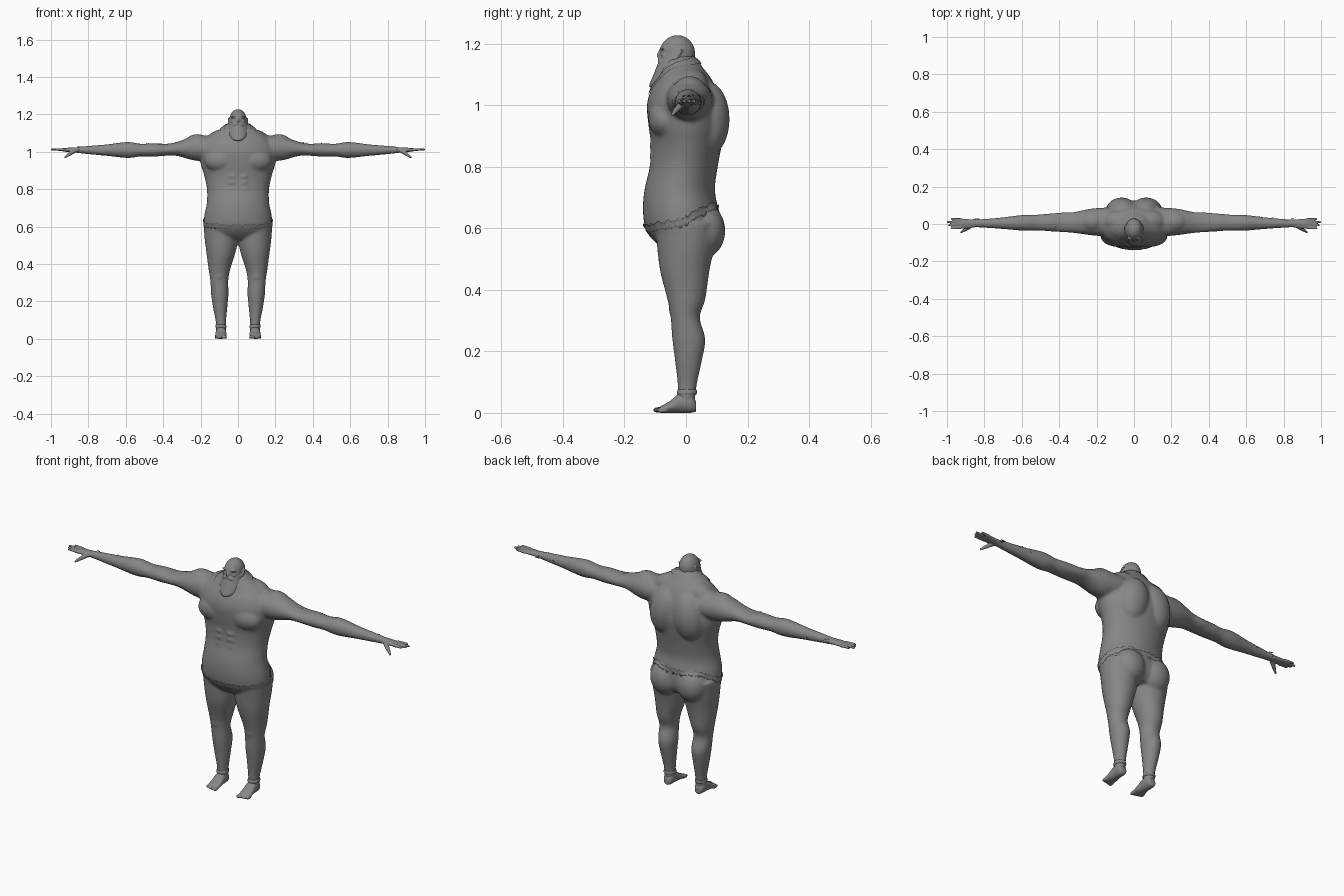
import bpy, bmesh, math, random
from mathutils import Matrix, Vector

if "Cube" in bpy.data.objects:
    bpy.data.objects.remove(bpy.data.objects["Cube"])

random.seed(4)
AXES = {'z': lambda t, u, v: (u, v, t), 'x': lambda t, u, v: (t, u, v), 'y': lambda t, u, v: (u, t, v)}
GREY = bpy.data.materials.new('dark_grey')
GREY.diffuse_color = (.24, .24, .24, 1)
GREY.use_nodes = True
GREY.node_tree.nodes["Principled BSDF"].inputs["Base Color"].default_value = GREY.diffuse_color


def spline(rows, steps=5):
    out = []
    for i in range(len(rows) - 1):
        a, b = rows[max(i - 1, 0)], rows[i]
        c, d = rows[i + 1], rows[min(i + 2, len(rows) - 1)]
        for k in range(steps):
            f = k / steps
            out.append([0.5 * (2 * q + (r - p) * f + (2 * p - 5 * q + 4 * r - s) * f * f
                        + (3 * q - p - 3 * r + s) * f ** 3) for p, q, r, s in zip(a, b, c, d)])
    return out + [list(rows[-1])]


def loft(bm, rows, axis='z', side=1, n=32):
    """rows: (position, u min, u max, v min, v max)"""
    rings = []
    for t, u0, u1, v0, v1 in spline(rows):
        ring = []
        for k in range(n):
            a = 2 * math.pi * k / n
            x, y, z = AXES[axis](t, (u0 + u1) / 2 + (u1 - u0) / 2 * math.cos(a),
                                 (v0 + v1) / 2 + (v1 - v0) / 2 * math.sin(a))
            ring.append(bm.verts.new((x * side, y, z)))
        rings.append(ring)
    for a, b in zip(rings, rings[1:]):
        for k in range(n):
            bm.faces.new((a[k], a[(k + 1) % n], b[(k + 1) % n], b[k]))
    bm.faces.new(rings[0])
    bm.faces.new(rings[-1])


def blob(bm, c, r, side=1, tilt=0):
    m = (Matrix.Translation((c[0] * side, c[1], c[2])) @ Matrix.Rotation(tilt * side, 4, 'Y')
         @ Matrix.Diagonal((*r, 1)))
    bmesh.ops.create_uvsphere(bm, u_segments=24, v_segments=14, radius=1, matrix=m)


def limb(bm, p, q, r0, r1, side=1):
    p, q = Vector((p[0] * side, p[1], p[2])), Vector((q[0] * side, q[1], q[2]))
    rot = (q - p).to_track_quat('Z', 'Y').to_matrix().to_4x4()
    bmesh.ops.create_cone(bm, cap_ends=True, segments=12, radius1=r0, radius2=r1, depth=(q - p).length,
                          matrix=Matrix.Translation((p + q) / 2) @ rot)
    blob(bm, q, (r1, r1, r1))


def finish(bm, name, voxel=0, smooth=4):
    bmesh.ops.recalc_face_normals(bm, faces=bm.faces)
    me = bpy.data.meshes.new(name)
    bm.to_mesh(me)
    bm.free()
    me.materials.append(GREY)
    for p in me.polygons:
        p.use_smooth = True
    ob = bpy.data.objects.new(name, me)
    bpy.context.collection.objects.link(ob)
    if voxel:
        m = ob.modifiers.new('fuse', 'REMESH')
        m.mode, m.voxel_size, m.use_smooth_shade = 'VOXEL', voxel, True
        s = ob.modifiers.new('soften', 'SMOOTH')
        s.factor, s.iterations = 0.5, smooth
    return ob


# torso, legs and arms fused into one skin
bm = bmesh.new()
TORSO = [(.53, .12, -.07, .075), (.56, .168, -.105, .10), (.60, .183, -.132, .108), (.66, .180, -.140, .105),
         (.725, .167, -.135, .094), (.80, .166, -.118, .103), (.87, .180, -.114, .116),
         (.935, .199, -.122, .125), (1.0, .205, -.127, .116), (1.05, .185, -.114, .10),
         (1.09, .145, -.092, .08), (1.125, .09, -.08, .053), (1.16, .045, -.065, .03)]
loft(bm, [(z, -w, w, f, b) for z, w, f, b in TORSO], n=48)
LEG = [(.62, .02, .184, -.10, .10), (.54, .0, .179, -.094, .092), (.46, .014, .169, -.084, .076),
       (.37, .042, .157, -.061, .063), (.31, .052, .148, -.05, .045), (.24, .051, .144, -.045, .063),
       (.17, .057, .134, -.036, .052), (.09, .064, .119, -.027, .035), (.035, .064, .118, -.026, .03)]
ARM = [(.12, -.07, .09, .95, 1.085), (.23, -.06, .082, .953, 1.085), (.32, -.048, .064, .977, 1.055),
       (.38, -.044, .062, .979, 1.043), (.45, -.039, .056, .974, 1.046), (.52, -.035, .05, .975, 1.043),
       (.59, -.036, .049, .967, 1.053), (.70, -.027, .036, .978, 1.04), (.80, -.02, .027, .987, 1.032),
       (.87, -.018, .024, .995, 1.025)]
for s in (1, -1):
    loft(bm, LEG, side=s)
    loft(bm, ARM, 'x', s)
    blob(bm, (.076, .06, .592), (.08, .068, .088), s)            # glute
    blob(bm, (.082, -.066, .958), (.098, .057, .066), s, .12)    # chest
    blob(bm, (.066, .066, .955), (.085, .076, .125), s, -.15)    # upper back
    blob(bm, (.218, .012, 1.028), (.075, .06, .067), s)          # shoulder
    blob(bm, (.10, .015, 1.072), (.078, .055, .045), s, .35)     # neck muscle
    blob(bm, (.10, -.016, .335), (.03, .041, .035), s)           # knee
    for z in (.80, .835, .868):                                  # stomach
        blob(bm, (.029, -.10, z), (.03, .0195, .018), s)
body = finish(bm, 'body', .0065, 8)

# ragged waist edge of the trousers, wrapped on the body
bm = bmesh.new()
n, rings = 132, []
for j in range(5):
    ring = []
    for k in range(n):
        a = 2 * math.pi * k / n
        back, side = math.sin(a), abs(math.cos(a))
        top = .632 + (.068 if back > 0 else .022) * back - .025 * max(back - .8, 0) / .2
        top += random.uniform(-.006, .006)
        z = top - .035 * (1 - j / 4)
        k0 = 0.84 if j == 0 else 1.05
        ring.append(bm.verts.new((.18 * math.cos(a) * k0, -.013 + .122 * back * k0, z)))
    rings.append(ring)
for a, b in zip(rings, rings[1:]):
    for k in range(n):
        bm.faces.new((a[k], a[(k + 1) % n], b[(k + 1) % n], b[k]))
band = finish(bm, 'trouser_waist')
for name, lo, hi, off in (('rim', n * 4, n * 5, .005), ('wrap', n, n * 4, .002)):
    g = band.vertex_groups.new(name=name)
    g.add(list(range(lo, hi)), 1, 'REPLACE')
    w = band.modifiers.new(name, 'SHRINKWRAP')
    w.target, w.offset, w.wrap_mode, w.vertex_group = body, off, 'ABOVE_SURFACE', name

# head with face, beard and pointed ears
bm = bmesh.new()
blob(bm, (0, -.028, 1.168), (.047, .058, .06))
blob(bm, (0, -.026, 1.15), (.049, .054, .06))
loft(bm, [(1.18, -.042, .042, -.076, .0), (1.14, -.052, .052, -.09, .01), (1.11, -.055, .055, -.102, .0),
          (1.085, -.052, .052, -.112, -.02), (1.068, -.038, .038, -.119, -.05), (1.058, -.016, .016, -.12, -.07)])
limb(bm, (0, -.08, 1.185), (0, -.089, 1.162), .005, .007)
for s in (1, -1):
    blob(bm, (.02, -.076, 1.187), (.019, .009, .006), s, .15)
    blob(bm, (.014, -.084, 1.147), (.017, .009, .006), s, .4)
    blob(bm, (.024, -.07, 1.162), (.013, .011, .009), s)
    limb(bm, (.044, -.036, 1.15), (.052, -.014, 1.18), .011, .003, s)
finish(bm, 'head', .0038, 4)

# collar edge running from the nape down under the beard, wrapped on the body
bm = bmesh.new()
rows = []
for k in range(49):
    a = 2 * math.pi * k / 48
    f = (1 - math.sin(a)) / 2
    c = Vector((.07 * math.cos(a), -.046 + .078 * math.sin(a), 1.14 - .092 * f))
    rows.append([bm.verts.new(c + Vector((d * math.cos(a), d * math.sin(a), h)))
                 for d, h in ((-.012, .008), (.003, 0), (.008, -.012))])
for a, b in zip(rows, rows[1:]):
    for j in range(2):
        bm.faces.new((a[j], b[j], b[j + 1], a[j + 1]))
collar = finish(bm, 'collar')
w = collar.modifiers.new('wrap', 'SHRINKWRAP')
w.target, w.offset, w.wrap_mode = body, .004, 'ABOVE_SURFACE'

for s, label in ((1, 'left'), (-1, 'right')):
    # hand
    bm = bmesh.new()
    loft(bm, [(.85, -.018, .024, .994, 1.025), (.885, -.023, .026, .997, 1.023),
              (.92, -.025, .029, 1.0, 1.021), (.94, -.022, .027, 1.003, 1.018)], 'x', s)
    for y, tip, spread in ((-.018, .975, -.005), (-.004, .988, -.002), (.01, .995, .001), (.023, .973, .004)):
        limb(bm, (.925, y, 1.011), (tip, y + spread, 1.013), .0085, .0058, s)
    limb(bm, (.875, -.012, 1.005), (.905, -.032, .985), .012, .009, s)
    limb(bm, (.905, -.032, .985), (.924, -.044, .97), .009, .005, s)
    finish(bm, label + '_hand', .0032, 2)

    # foot with toes
    bm = bmesh.new()
    loft(bm, [(.033, .075, .107, .004, .035), (.015, .065, .117, 0, .066), (-.02, .063, .119, 0, .064),
              (-.05, .06, .122, 0, .04), (-.082, .06, .124, 0, .022)], 'y', s)
    for k in range(5):
        blob(bm, (.068 + .0125 * k, -.088 + .003 * k, .0095), (.0085 - .0006 * k, .019, .0095), s)
    finish(bm, label + '_foot', .0035, 2)

    # ankle cuff
    bm = bmesh.new()
    loft(bm, [(.06, .062, .120, -.029, .033), (.066, .0615, .1215, -.030, .036),
              (.076, .064, .119, -.027, .034)], side=s)
    finish(bm, label + '_ankle_cuff')

    # torn sleeve tatters
    bm = bmesh.new()
    for k in range(26):
        x, a = random.uniform(.27, .84), random.uniform(-.3, 2.3)
        f = (x - .27) / .57
        r = .05 * (1 - f) + .021 * f
        p = Vector((x * s, .007 + r * math.cos(a), 1.011 + r * .75 * math.sin(a)))
        out = Vector((0, math.cos(a), math.sin(a)))
        tan = Vector((0, -math.sin(a), math.cos(a))) * .007
        tip = p + out * .007 + Vector((.026 * s, 0, 0))
        bm.faces.new([bm.verts.new(q) for q in (p - tan, p + tan, tip)])
    finish(bm, label + '_sleeve_tatters')
